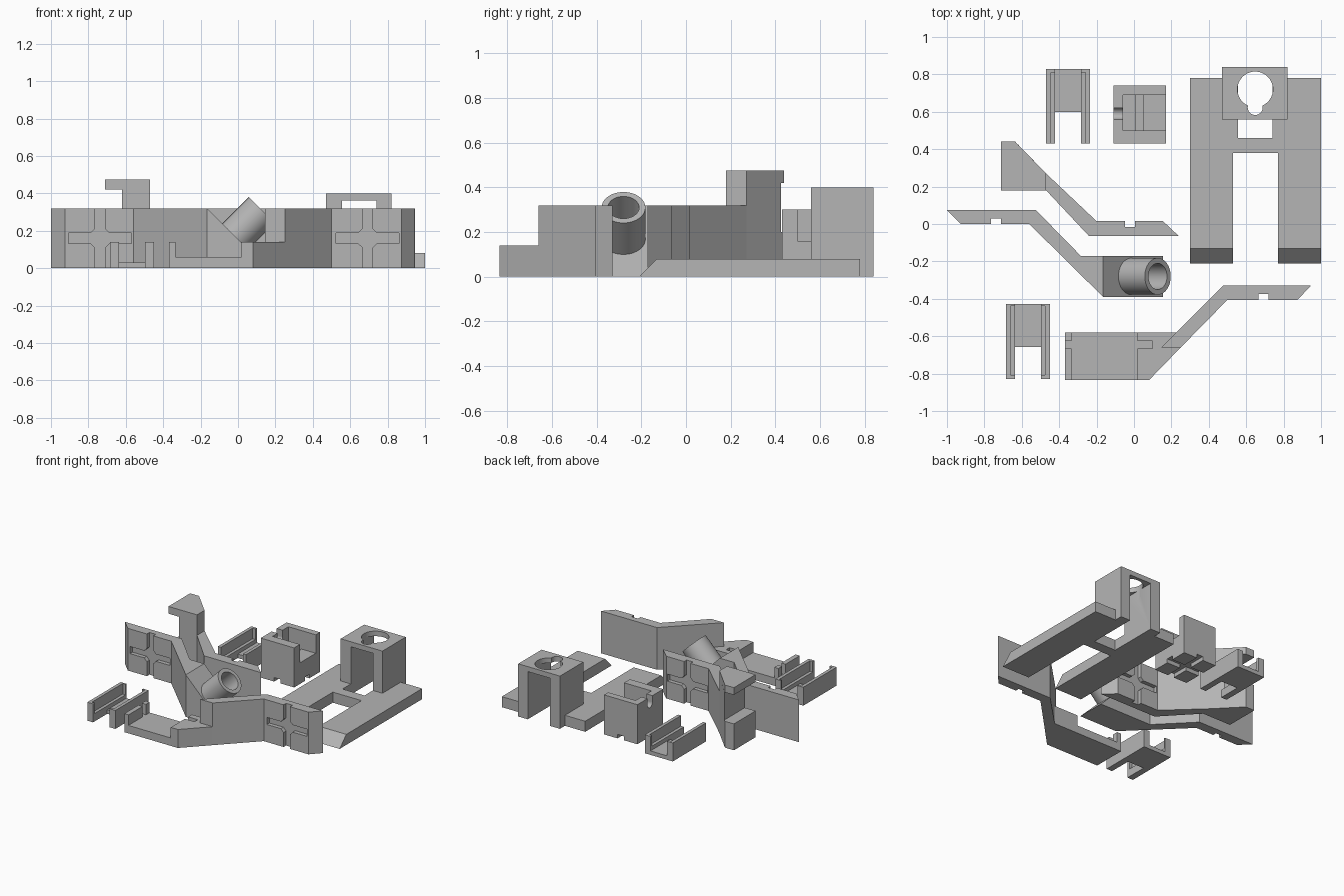
import bpy, bmesh, math
from mathutils import Vector, Matrix

if "Cube" in bpy.data.objects:
    bpy.data.objects.remove(bpy.data.objects["Cube"], do_unlink=True)

GREY = (0.46, 0.46, 0.46, 1)
mat = bpy.data.materials.new("light grey")
mat.use_nodes = True
mat.diffuse_color = GREY
mat.node_tree.nodes["Principled BSDF"].inputs["Base Color"].default_value = GREY

TOP = 0.32        # height of the tall plates
SLOT = 0.027      # half width of the cross grooves


def finish(name, bm):
    bmesh.ops.recalc_face_normals(bm, faces=bm.faces)
    me = bpy.data.meshes.new(name)
    bm.to_mesh(me)
    bm.free()
    me.materials.append(mat)
    ob = bpy.data.objects.new(name, me)
    bpy.context.collection.objects.link(ob)
    return ob


def prism(name, pts, lo, hi, axis="z"):
    """Extrude a 2D outline along z (points are x, y) or along y (points are x, z)."""
    bm = bmesh.new()
    place = (lambda p, h: (p[0], p[1], h)) if axis == "z" else (lambda p, h: (p[0], h, p[1]))
    face = bm.faces.new([bm.verts.new(place(p, lo)) for p in pts])
    ext = bmesh.ops.extrude_face_region(bm, geom=[face])
    move = Vector(place((0, 0), hi - lo))
    bmesh.ops.translate(bm, vec=move, verts=[v for v in ext["geom"] if isinstance(v, bmesh.types.BMVert)])
    return finish(name, bm)


def box(name, x, y, z):
    return prism(name, [(x[0], y[0]), (x[1], y[0]), (x[1], y[1]), (x[0], y[1])], *z)


def rod(name, start, direction, length, radius):
    d = Vector(direction).normalized()
    bm = bmesh.new()
    m = Matrix.Translation(Vector(start) + d * length / 2) @ d.to_track_quat("Z", "Y").to_matrix().to_4x4()
    bmesh.ops.create_cone(bm, cap_ends=True, segments=48, radius1=radius, radius2=radius,
                          depth=length, matrix=m)
    return finish(name, bm)


def combine(ob, others, operation="DIFFERENCE"):
    """Apply each boolean at once and discard the helper objects."""
    for other in others:
        mod = ob.modifiers.new("cut", "BOOLEAN")
        mod.operation = operation
        mod.solver = "EXACT"
        mod.object = other
        bpy.context.view_layer.objects.active = ob
        bpy.ops.object.modifier_apply(modifier=mod.name)
        bpy.data.objects.remove(other, do_unlink=True)
    return ob


def smooth(ob):
    bpy.ops.object.select_all(action="DESELECT")
    ob.select_set(True)
    bpy.context.view_layer.objects.active = ob
    bpy.ops.object.shade_smooth_by_angle(angle=math.radians(30))


def cross_groove(ob, cx, y0, y1):
    """Cross-shaped recess with chamfered inner corners, open at top and bottom."""
    s, c, w, h = SLOT, 0.05, 0.168, 0.2
    quarter = [(w, s), (c, s), (s, c), (s, h)]
    ring = []
    for sx, sz, rev in ((1, 1, 0), (-1, 1, 1), (-1, -1, 0), (1, -1, 1)):
        q = quarter[::-1] if rev else quarter
        ring += [(cx + sx * a, TOP / 2 + sz * b) for a, b in q]
    combine(ob, [prism("cutter", ring, y0, y1, "y")])


# Forked base with bevelled prong tips
base = box("forked_base", (0.30, 1.0), (-0.21, 0.78), (0, 0.08))
bevel = box("cutter", (0.2, 1.1), (-0.4, -0.21), (-0.2, 0.3))
bpy.data.objects.remove(bevel, do_unlink=True)
for v in base.data.vertices:
    if v.co.y < -0.2 and v.co.z > 0.05:
        v.co.y = -0.13
combine(base, [box("cutter", (0.53, 0.77), (-0.5, 0.38), (-0.1, 0.2)),
               box("cutter", (0.555, 0.74), (0.46, 0.9), (-0.1, 0.2))])

# Portal block with keyhole roof
portal = box("keyhole_portal", (0.47, 0.82), (0.56, 0.84), (0, 0.40))
combine(portal, [box("cutter", (0.555, 0.74), (0.4, 1.0), (-0.1, 0.362)),
                 rod("cutter", (0.648, 0.72, 0.3), (0, 0, 1), 0.2, 0.095),
                 rod("cutter", (0.648, 0.623, 0.3), (0, 0, 1), 0.2, 0.04)])
smooth(portal)

# Open cube housing
housing = box("cube_housing", (-0.11, 0.17), (0.43, 0.74), (0, 0.30))
combine(housing, [box("cutter", (-0.06, 0.3), (0.50, 0.69), (0.16, 0.4)),
                  box("cutter", (0.01, 0.05), (0.50, 0.69), (0.13, 0.2)),
                  box("cutter", (-0.2, 0), (0.56, 0.62), (0.25, 0.4)),
                  rod("cutter", (-0.2, 0.59, 0.25), (1, 0, 0), 0.2, 0.03),
                  box("cutter", (0.03 - SLOT, 0.03 + SLOT), (0.4, 0.8), (-0.1, 0.03)),
                  box("cutter", (-0.2, 0.3), (0.585 - SLOT, 0.585 + SLOT), (-0.1, 0.03))])


# Two rail clips: channel walls with an inner ledge, joined by a floor
def rail_clip(name, x, y, stop_at_back):
    clip = box(name, (x, x + 0.235), (y, y + 0.4), (0, 0.14))
    ledge = (y - 0.1, y + 0.38) if stop_at_back else (y + 0.02, y + 0.39)
    cuts = [box("cutter", (x + 0.048, x + 0.187), (y - 0.1, y + 0.5), (0.03, 0.3)),
            box("cutter", (x + 0.048, x + 0.187), (y - 0.1, y + 0.17), (-0.1, 0.3))]
    for a in (x + 0.025, x + 0.18):
        cuts.append(box("cutter", (a, a + 0.03), ledge, (0.06, 0.3)))
    combine(clip, cuts)


rail_clip("rear_rail_clip", -0.47, 0.43, True)
rail_clip("front_rail_clip", -0.685, -0.828, False)

# Front bracket: low tray, then a tall angled arm with a grooved plate
tray = prism("tray", [(-0.37, -0.835), (0.08, -0.835), (0.25, -0.66), (0.145, -0.66),
                      (0.225, -0.58), (-0.37, -0.58)], 0, 0.14)
combine(tray, [box("cutter", (-0.335, 0.02), (-1, -0.5), (0.06, 0.3)),
               box("cutter", (-0.5, 0.10), (-0.665, -0.625), (0.06, 0.3))])
arm = prism("tray_arm", [(0.145, -0.66), (0.25, -0.66), (0.50, -0.405), (0.875, -0.405),
                         (0.945, -0.33), (0.475, -0.33)], 0, TOP)
cross_groove(arm, 0.693, -0.5, -0.375)

# Middle bracket: grooved plate, angled arm and sloping end carrying a tube
bracket = prism("tube_bracket", [(-1, 0.075), (-0.925, 0), (-0.56, 0), (-0.165, -0.39),
                                 (0.155, -0.39), (0.155, -0.17), (-0.285, -0.17),
                                 (-0.525, 0.075)], 0, TOP)
combine(bracket, [prism("cutter", [(-0.165, TOP), (0.155, 0), (0.3, 0), (0.3, 0.5),
                                   (-0.165, 0.5)], -0.6, -0.1, "y")])
cross_groove(bracket, -0.738, -0.1, 0.03)
mouth = Vector((0.127, -0.28, 0.31))
tube = rod("angled_tube", mouth, (-1, 0, -1), 0.215, 0.098)
combine(tube, [rod("cutter", mouth + Vector((0.05, 0, 0.05)), (-1, 0, -1), 0.271, 0.07)])
smooth(tube)

# Rear bracket: plate grooved on its back, angled arm and hooked post
rear = prism("hook_arm", [(-0.47, 0.18), (-0.24, -0.065), (0.24, -0.065), (0.155, 0.015),
                          (-0.2, 0.015), (-0.47, 0.27)], 0, TOP)
cross_groove(rear, -0.022, -0.015, 0.1)


def hook_section(name, x, z0, z1):
    prism(name, [(x, 0.18), (-0.47, 0.18), (-0.47, 0.27), (max(x, -0.635), 0.44 - max(0, x + 0.635)),
                 (x, 0.44 - max(0, x + 0.635) - 0.0001)], z0, z1)


hook_section("hook_foot", -0.71, 0, 0.2)
hook_section("hook_stem", -0.62, 0.2, 0.42)
hook_section("hook_cap", -0.71, 0.42, 0.475)
